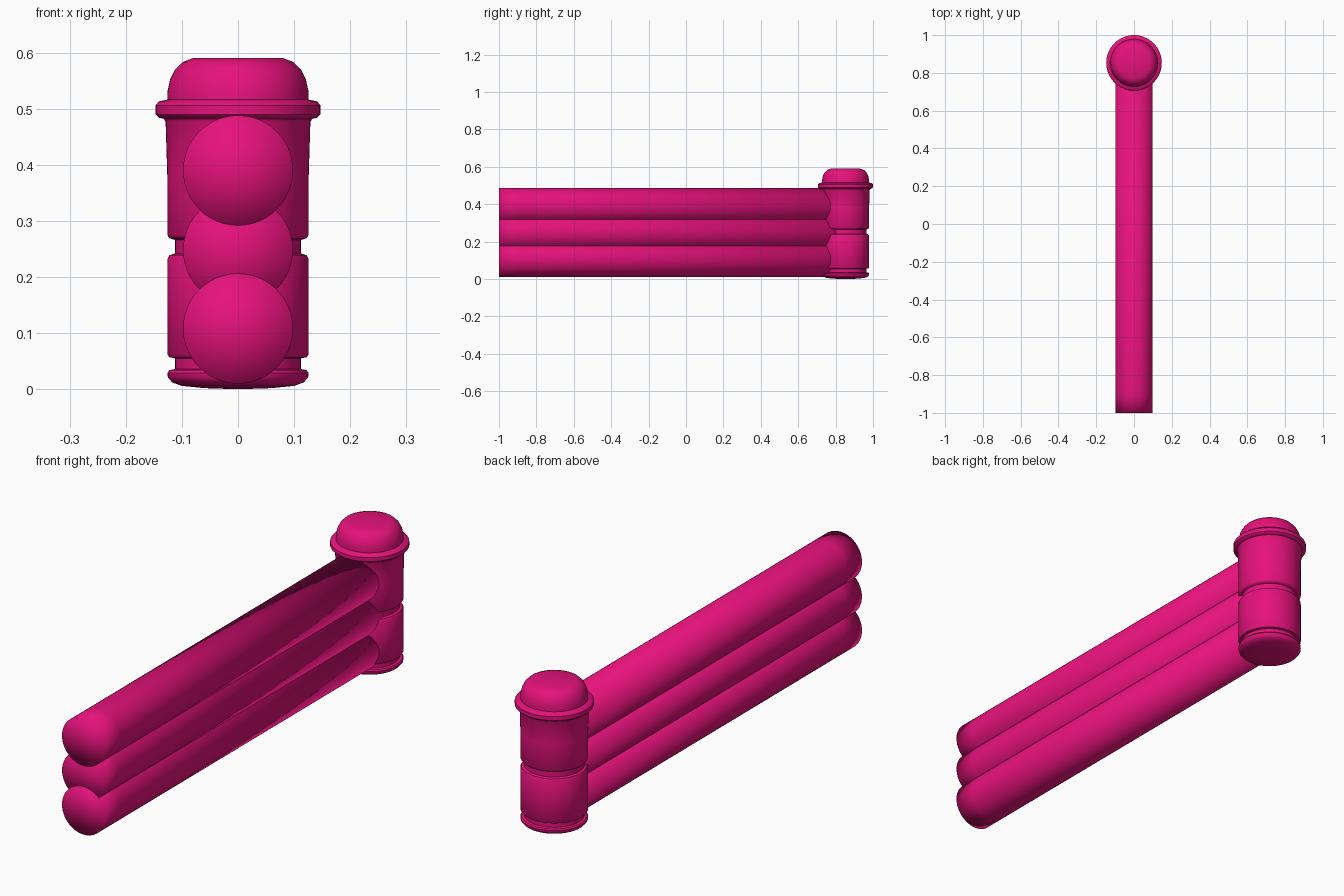
import bpy, bmesh, math
from mathutils import Matrix

if "Cube" in bpy.data.objects:
    bpy.data.objects.remove(bpy.data.objects["Cube"])

pink = bpy.data.materials.new("pink")
pink.diffuse_color = (0.79, 0.006, 0.2, 1)
pink.use_nodes = True
pink.node_tree.nodes["Principled BSDF"].inputs["Base Color"].default_value = pink.diffuse_color


def lathe(name, profile, segments, matrix, sharp_angle=None):
    """Spin an (r, z) profile closed on the axis at both ends."""
    bm = bmesh.new()
    rings = []
    for r, z in profile:
        if r == 0:
            rings.append([bm.verts.new((0, 0, z))] * segments)
        else:
            angles = [2 * math.pi * i / segments for i in range(segments)]
            rings.append([bm.verts.new((r * math.cos(a), r * math.sin(a), z)) for a in angles])
    for low, high in zip(rings, rings[1:]):
        for i in range(segments):
            j = (i + 1) % segments
            corners = dict.fromkeys((low[i], low[j], high[j], high[i]))
            bm.faces.new(list(corners))
    bm.transform(matrix)
    bmesh.ops.recalc_face_normals(bm, faces=bm.faces)
    mesh = bpy.data.meshes.new(name)
    bm.to_mesh(mesh)
    bm.free()
    mesh.materials.append(pink)
    for face in mesh.polygons:
        face.use_smooth = True
    obj = bpy.data.objects.new(name, mesh)
    bpy.context.collection.objects.link(obj)
    if sharp_angle:
        bpy.ops.object.select_all(action='DESELECT')
        obj.select_set(True)
        bpy.context.view_layer.objects.active = obj
        bpy.ops.object.shade_smooth_by_angle(angle=math.radians(sharp_angle))
    return obj


# Round post with two grooves, a collar and a domed cap
post_profile = [
    (0, 0), (0.06, 0.002), (0.1, 0.006), (0.117, 0.012), (0.125, 0.021), (0.126, 0.029),
    (0.122, 0.034), (0.112, 0.036), (0.112, 0.055), (0.122, 0.057), (0.126, 0.062),
    (0.126, 0.232), (0.122, 0.239), (0.112, 0.242), (0.112, 0.266), (0.122, 0.269),
    (0.126, 0.275), (0.126, 0.38), (0.129, 0.476), (0.132, 0.482), (0.141, 0.484),
    (0.147, 0.49), (0.147, 0.506), (0.141, 0.513), (0.126, 0.516), (0.1255, 0.532),
    (0.121, 0.552), (0.112, 0.57), (0.099, 0.583), (0.081, 0.59), (0, 0.59)]
lathe("post", post_profile, 64, Matrix.Translation((0, 0.853, 0)), 40)

# Three stacked rails running into the post, softly shaded flat ends
lay_down = Matrix.Rotation(-math.pi / 2, 4, 'X')
for name, z, start in (("lower_rail", 0.108, -1), ("middle_rail", 0.248, -0.9995), ("upper_rail", 0.39, -1)):
    rail_profile = [(0, start), (0.098, start), (0.098, -0.9), (0.098, 0.82), (0, 0.82)]
    lathe(name, rail_profile, 48, Matrix.Translation((0, 0, z)) @ lay_down)
